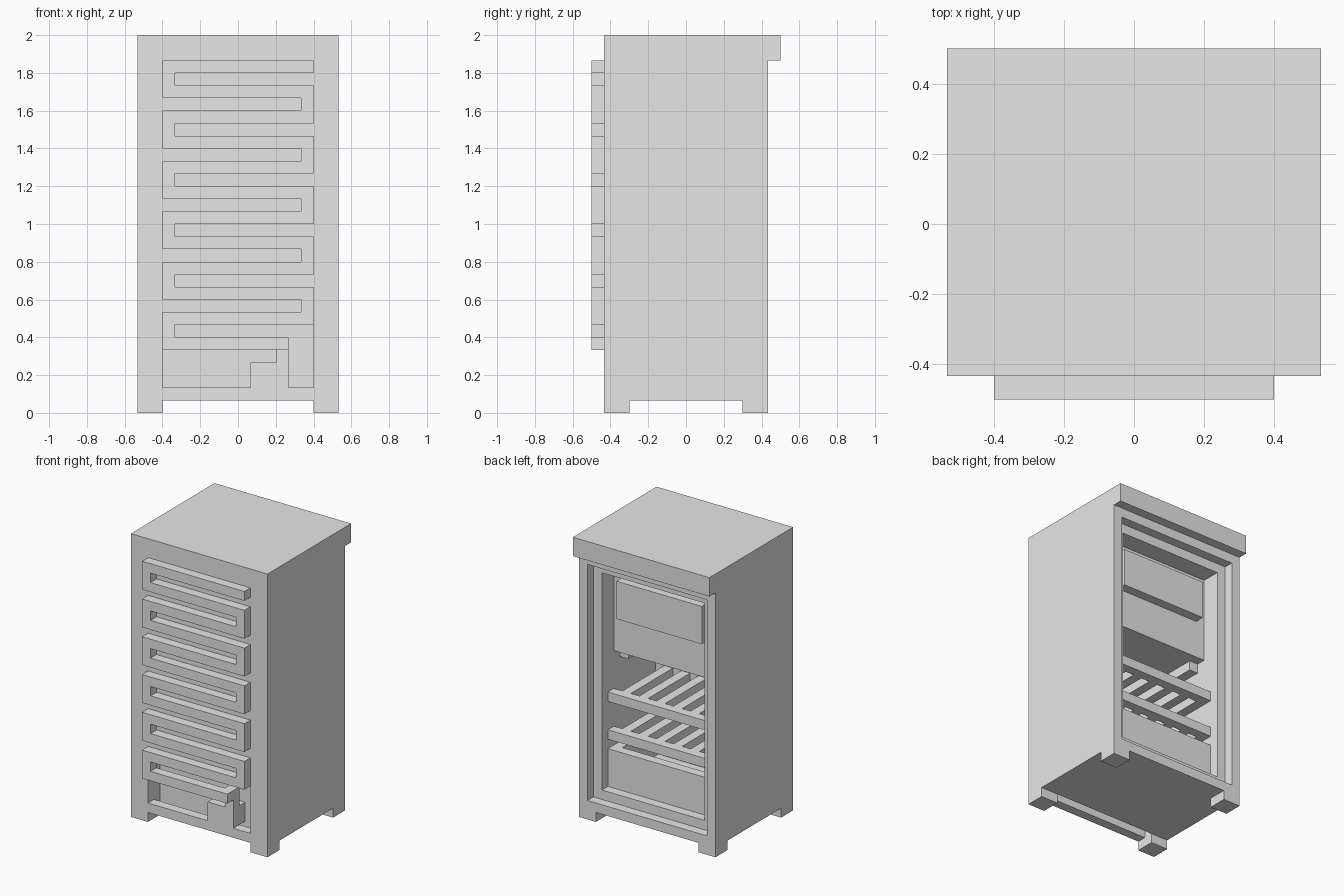
import bpy
import bmesh
from mathutils import Vector

U = 1 / 15  # one grid unit of the blocky design

if "Cube" in bpy.data.objects:
    bpy.data.objects.remove(bpy.data.objects["Cube"], do_unlink=True)

grey = bpy.data.materials.new("plain grey")
grey.use_nodes = True
colour = (0.8, 0.8, 0.8, 1)
grey.diffuse_color = colour
grey.node_tree.nodes["Principled BSDF"].inputs["Base Color"].default_value = colour


def prism(name, outline, axis, start, end):
    """Extrude a flat outline along one axis (0, 1 or 2)."""
    bm = bmesh.new()
    verts = []
    for p, q in outline:
        co = [p, q]
        co.insert(axis, start)
        verts.append(bm.verts.new(Vector(co) * U))
    face = bm.faces.new(verts)
    grown = bmesh.ops.extrude_face_region(bm, geom=[face])["geom"]
    shift = Vector((0, 0, 0))
    shift[axis] = (end - start) * U
    bmesh.ops.translate(bm, vec=shift, verts=[v for v in grown if isinstance(v, bmesh.types.BMVert)])
    bmesh.ops.recalc_face_normals(bm, faces=bm.faces)
    mesh = bpy.data.meshes.new(name)
    bm.to_mesh(mesh)
    bm.free()
    mesh.materials.append(grey)
    obj = bpy.data.objects.new(name, mesh)
    bpy.context.collection.objects.link(obj)
    return obj


def box(name, x, y, z):
    outline = [(x[0], y[0]), (x[1], y[0]), (x[1], y[1]), (x[0], y[1])]
    return prism(name, outline, 2, z[0], z[1])


def cut(obj, x, y, z):
    """Carve a box out of an object and discard the cutter."""
    cutter = box("cutter", x, y, z)
    cutter.hide_render = True
    mod = obj.modifiers.new("cut", "BOOLEAN")
    mod.operation = "DIFFERENCE"
    mod.solver = "EXACT"
    mod.object = cutter
    bpy.context.view_layer.objects.active = obj
    bpy.ops.object.modifier_apply(modifier=mod.name)
    bpy.data.objects.remove(cutter, do_unlink=True)


# Cabinet with overhanging top, seen as a side profile
side = [(-6.5, 0), (6.5, 0), (6.5, 28), (7.5, 28), (7.5, 30), (-6.5, 30)]
cabinet = prism("cabinet", side, 0, -8, 8)
cut(cabinet, (-6, 6), (-9, 9), (-1, 1))            # leaves four feet
cut(cabinet, (-9, 9), (-4.5, 4.5), (-1, 1))
cut(cabinet, (-7, 7), (5.5, 8), (2, 27))           # door rebate
cut(cabinet, (-6, 6), (-3.5, 6), (3, 26))          # inner compartment
cut(cabinet, (-6, 6), (-8, -4.5), (2, 7))          # compressor recess
cut(cabinet, (-6, 6), (-5.5, -4.5), (0.5, 3))      # vent slot under it

# Serpentine cooling coil as one outline
coil = [(-6, 28), (6, 28)]
for z in range(26, 5, -4):
    tip = 6 if z > 6 else 4
    coil += [(6, z + 1), (-5, z + 1), (-5, z), (tip, z)]
coil += [(4, 5), (-6, 5)]
for z in range(8, 25, 4):
    coil += [(-6, z), (5, z), (5, z + 1), (-6, z + 1)]
prism("cooling_coil", coil, 1, -7.5, -6.5)

# Compressor and the pipe joining it to the coil
box("compressor", (1, 4), (-6.5, -4.5), (2, 4))
box("compressor_pipe", (3, 4), (-6.5, -5.5), (4, 6))

# Freezer box, its flap and the two rails holding it
box("freezer_box", (-6, 6), (-3.5, 3.5), (17, 26))
box("freezer_flap", (-5, 5), (3.5, 4.5), (21, 25))
for name, x in (("left", 5), ("right", -6)):
    box("freezer_rail_" + name, (x, x + 1), (-3.5, 2.5), (16, 17))

# Slatted shelves
comb = [(-6, 4.5), (6, 4.5), (6, 3.5)]
for x in range(5, -6, -2):
    comb += [(x, 3.5), (x, -3.5), (x - 1, -3.5), (x - 1, 3.5)]
for name, z in (("upper", 12), ("lower", 8)):
    prism(name + "_shelf", comb, 2, z, z + 1)

# Open drawer at the bottom
drawer = box("drawer", (-6, 6), (-3.5, 4.5), (3, 7))
cut(drawer, (-5, 5), (-2.5, 3.5), (4, 8))
